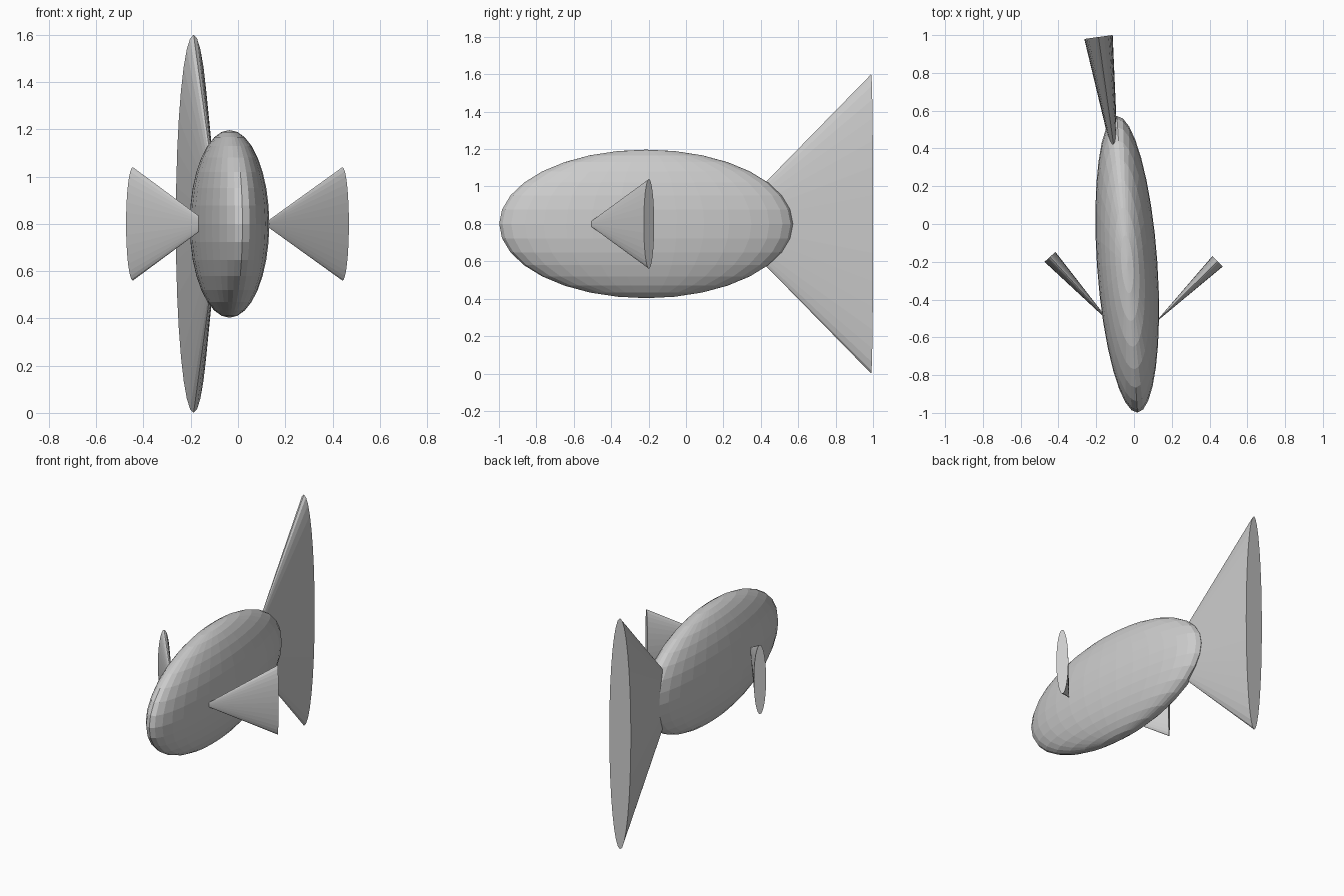
import bpy
from math import radians, sin, cos
from mathutils import Matrix, Vector

cube = bpy.data.objects.get("Cube")
if cube:
    bpy.data.objects.remove(cube, do_unlink=True)

# One plain grey for the whole fish
grey = bpy.data.materials.new("plain grey")
grey.use_nodes = True
colour = (0.6, 0.6, 0.6, 1.0)
grey.diffuse_color = colour
grey.node_tree.nodes["Principled BSDF"].inputs["Base Color"].default_value = colour

MID_Z = 0.8


def finish(obj, name):
    obj.name = name
    obj.data.name = name
    obj.data.materials.append(grey)
    bpy.ops.object.shade_flat()


def fin(name, base, heading, length, height, thickness):
    """Flattened cone whose wide end is centred on base; heading turns from +y."""
    bpy.ops.mesh.primitive_cone_add(vertices=32, radius1=1, radius2=0, depth=1)
    obj = bpy.context.object
    # Wide end to the origin, tip along -y, tall in z and thin in x
    shape = (Matrix.Diagonal((thickness, length, height, 1))
             @ Matrix.Rotation(radians(90), 4, 'X')
             @ Matrix.Translation((0, 0, 0.5)))
    turn = Matrix.Rotation(radians(heading), 4, 'Z')
    obj.data.transform(Matrix.Translation((*base, MID_Z)) @ turn @ shape)
    finish(obj, name)


# Body: flattened ellipsoid, turned slightly
bpy.ops.mesh.primitive_uv_sphere_add(segments=32, ring_count=16, radius=1)
body = bpy.context.object
body.data.transform(Matrix.Translation((-0.036, -0.2135, MID_Z))
                    @ Matrix.Rotation(radians(4), 4, 'Z')
                    @ Matrix.Diagonal((0.16, 0.787, 0.397, 1)))
finish(body, "body")

# Tail and side fins
fin("tail_fin", (-0.188, 0.99), 8, 0.79, 0.8, 0.076)
fin("left_fin", (0.442, -0.198), -45.5, 0.468, 0.24, 0.039)
fin("right_fin", (-0.445, -0.174), 42.5, 0.48, 0.24, 0.039)
